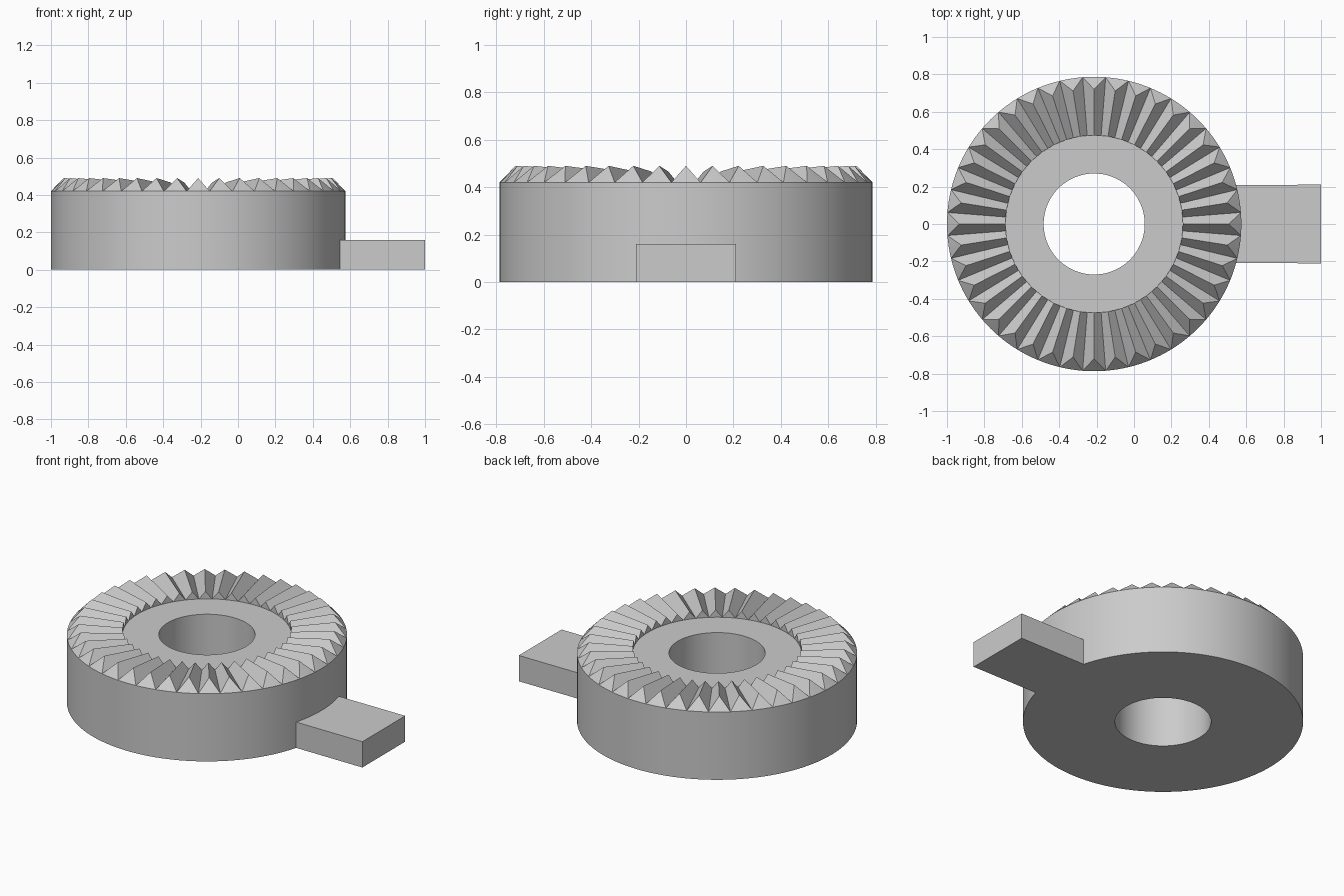
import bpy, bmesh, math

if "Cube" in bpy.data.objects:
    bpy.data.objects.remove(bpy.data.objects["Cube"])

CX = -0.213                              # axis of the ring
R_OUT, R_PEAK, R_IN, R_BORE = 0.787, 0.72, 0.474, 0.27
Z_TOP, TOOTH_H = 0.42, 0.07
TEETH, SUB = 40, 4                       # SUB = wall segments per tooth
N = TEETH * SUB
STEP = math.tau / N

grey = bpy.data.materials.new("grey")
grey.diffuse_color = (0.6, 0.6, 0.6, 1)
grey.use_nodes = True
grey.node_tree.nodes["Principled BSDF"].inputs["Base Color"].default_value = grey.diffuse_color


def polar(r, a, z):
    return (CX + r * math.cos(a), r * math.sin(a), z)


def finish(bm, name):
    bmesh.ops.recalc_face_normals(bm, faces=bm.faces)
    mesh = bpy.data.meshes.new(name)
    bm.to_mesh(mesh)
    bm.free()
    mesh.materials.append(grey)
    ob = bpy.data.objects.new(name, mesh)
    bpy.context.collection.objects.link(ob)
    bpy.ops.object.select_all(action='DESELECT')
    ob.select_set(True)
    bpy.context.view_layer.objects.active = ob
    bpy.ops.object.shade_smooth_by_angle(angle=math.radians(25))


# Toothed ring: walls, floor and bore as rings, starting at a tooth valley
bm = bmesh.new()
start = -math.pi / TEETH


def ring(r, z):
    return [bm.verts.new(polar(r, start + i * STEP, z)) for i in range(N)]


inner_top, bore_top = ring(R_IN, Z_TOP), ring(R_BORE, Z_TOP)
bore_low, outer_low = ring(R_BORE, 0), ring(R_OUT, 0)
outer_top = ring(R_OUT, Z_TOP)
loops = [inner_top, bore_top, bore_low, outer_low, outer_top]
for a, b in zip(loops, loops[1:]):
    for i in range(N):
        j = (i + 1) % N
        bm.faces.new((a[i], a[j], b[j], b[i]))

# Radial teeth: tapering ridges with a sloped outer end and upright inner end
for t in range(TEETH):
    ang = t * math.tau / TEETH
    tip = bm.verts.new(polar(R_PEAK, ang, Z_TOP + TOOTH_H))
    heel = bm.verts.new(polar(R_IN, ang, Z_TOP + TOOTH_H * R_IN / R_PEAK))
    first, last = t * SUB, (t + 1) * SUB % N
    for k in range(first, first + SUB):
        n = (k + 1) % N
        bm.faces.new((outer_top[k], outer_top[n], tip))
        bm.faces.new((inner_top[n], inner_top[k], heel))
    bm.faces.new((outer_top[first], tip, heel, inner_top[first]))
    bm.faces.new((tip, outer_top[last], inner_top[last], heel))
finish(bm, "toothed_ring")

# Side tab: flat block whose inner end follows the ring wall
HALF_W, TAB_H, X_END = 0.21, 0.16, 1.0
bm = bmesh.new()
half = math.asin(HALF_W / R_OUT)
outline = [polar(R_OUT - 0.002, half - 2 * half * i / 12, 0) for i in range(13)]
outline += [(X_END, -HALF_W, 0), (X_END, HALF_W, 0)]
base = bm.faces.new([bm.verts.new(p) for p in outline])
ext = bmesh.ops.extrude_face_region(bm, geom=[base], use_keep_orig=True)
top = [v for v in ext["geom"] if isinstance(v, bmesh.types.BMVert)]
bmesh.ops.translate(bm, verts=top, vec=(0, 0, TAB_H))
finish(bm, "side_tab")
